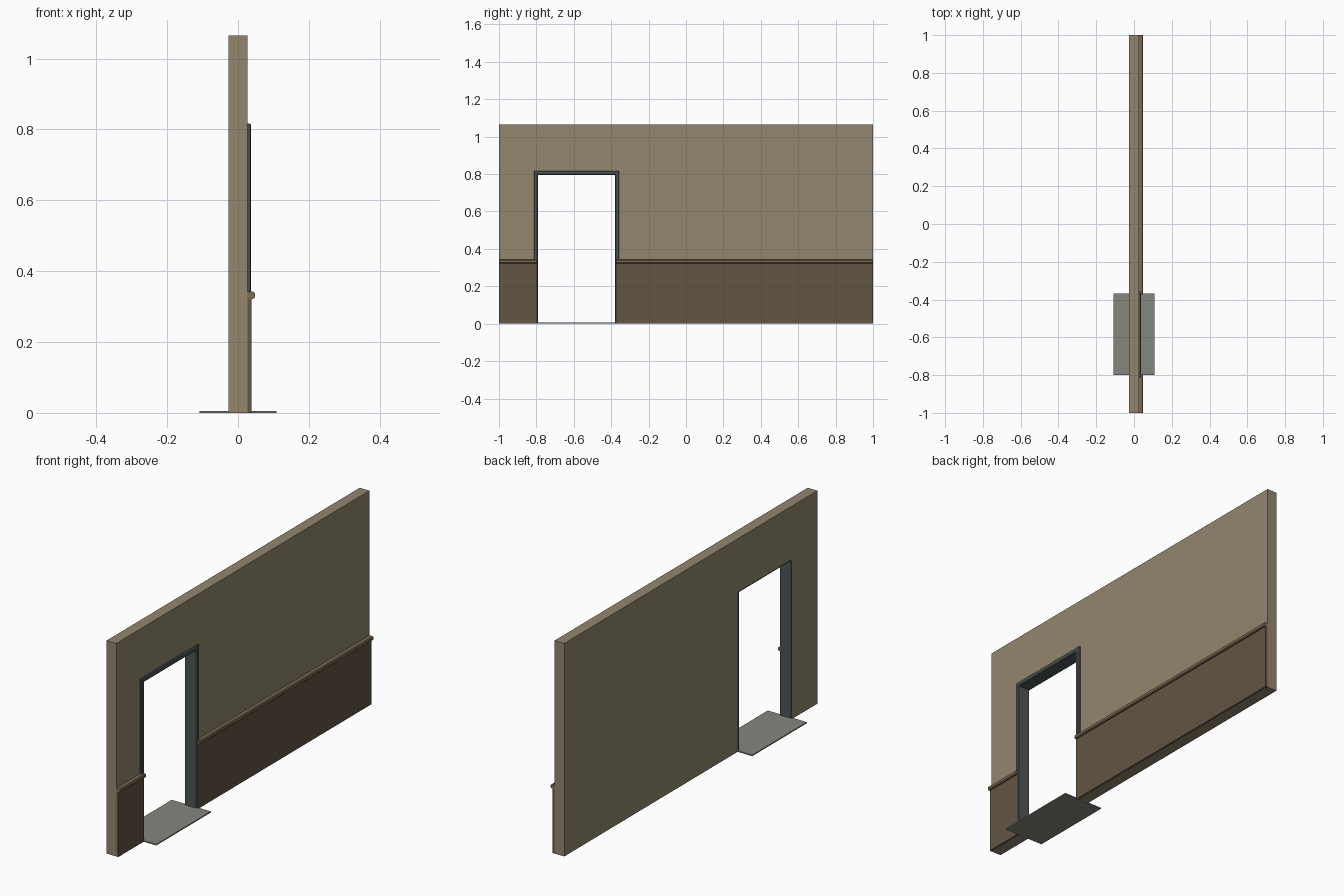
import bpy, bmesh

if "Cube" in bpy.data.objects:
    bpy.data.objects.remove(bpy.data.objects["Cube"])


def material(name, rgb):
    m = bpy.data.materials.new(name)
    m.diffuse_color = (*rgb, 1)
    m.use_nodes = True
    m.node_tree.nodes["Principled BSDF"].inputs["Base Color"].default_value = m.diffuse_color
    return m


WALL = material("wall_paint", (0.29, 0.24, 0.155))
PANEL = material("dark_panel", (0.125, 0.09, 0.058))
RAIL = material("rail_wood", (0.20, 0.145, 0.085))
FRAME = material("frame_metal", (0.075, 0.09, 0.095))
SILL = material("threshold_metal", (0.24, 0.24, 0.21))


def loft(name, rings, mat):
    """Join matching closed rings of points into a capped solid."""
    bm = bmesh.new()
    vs = [[bm.verts.new(p) for p in r] for r in rings]
    n = len(vs[0])
    for a, b in zip(vs, vs[1:]):
        for i in range(n):
            j = (i + 1) % n
            bm.faces.new((a[i], a[j], b[j], b[i]))
    bm.faces.new(vs[0])
    bm.faces.new(vs[-1])
    bmesh.ops.recalc_face_normals(bm, faces=bm.faces)
    me = bpy.data.meshes.new(name)
    bm.to_mesh(me)
    bm.free()
    me.materials.append(mat)
    ob = bpy.data.objects.new(name, me)
    bpy.context.collection.objects.link(ob)
    return ob


def extrude_y(name, profile, y0, y1, mat):
    return loft(name, [[(x, y, z) for x, z in profile] for y in (y0, y1)], mat)


def box(name, x0, x1, y0, y1, z0, z1, mat):
    return extrude_y(name, [(x0, z0), (x1, z0), (x1, z1), (x0, z1)], y0, y1, mat)


T = 0.027                     # half wall thickness
Y0, Y1 = -0.797, -0.374       # rough doorway
TOP, HEAD = 1.065, 0.80

# wall blocks and lintel
box("wall_short", -T, T, -1, Y0, 0, TOP, WALL)
box("wall_long", -T, T, Y1, 1, 0, TOP, WALL)
box("wall_lintel", -T, T, Y0, Y1, HEAD, TOP, WALL)

# lower panels and chair rails on the +x side
rail = [(T, 0.322), (0.044, 0.322), (0.048, 0.326), (0.048, 0.338),
        (0.044, 0.342), (T, 0.342)]
for side, a, b in (("short", -1, Y0), ("long", Y1, 1)):
    box("lower_panel_" + side, T, 0.038, a, b, 0, 0.322, PANEL)
    extrude_y("chair_rail_" + side, rail, a, b, RAIL)

# door frame: L-shaped lining and trim swept round the opening with mitres
section = [(0, -T - 0.0005), (0, 0.0335), (0.004, 0.0372), (0.018, 0.0372),
           (0.022, 0.0335), (0.022, T), (0.005, T), (0.005, -T - 0.0005)]
a, b, h = Y0 + 0.005, Y1 - 0.005, HEAD - 0.005
path = [(a, 0.0, -1, 0), (a, h, -1, 1), (b, h, 1, 1), (b, 0.0, 1, 0)]
loft("door_frame", [[(x, y + d * dy, z + d * dz) for d, x in section]
                    for y, z, dy, dz in path], FRAME)

# threshold plate
box("threshold", -0.108, 0.108, -0.80, -0.369, 0, 0.006, SILL)
